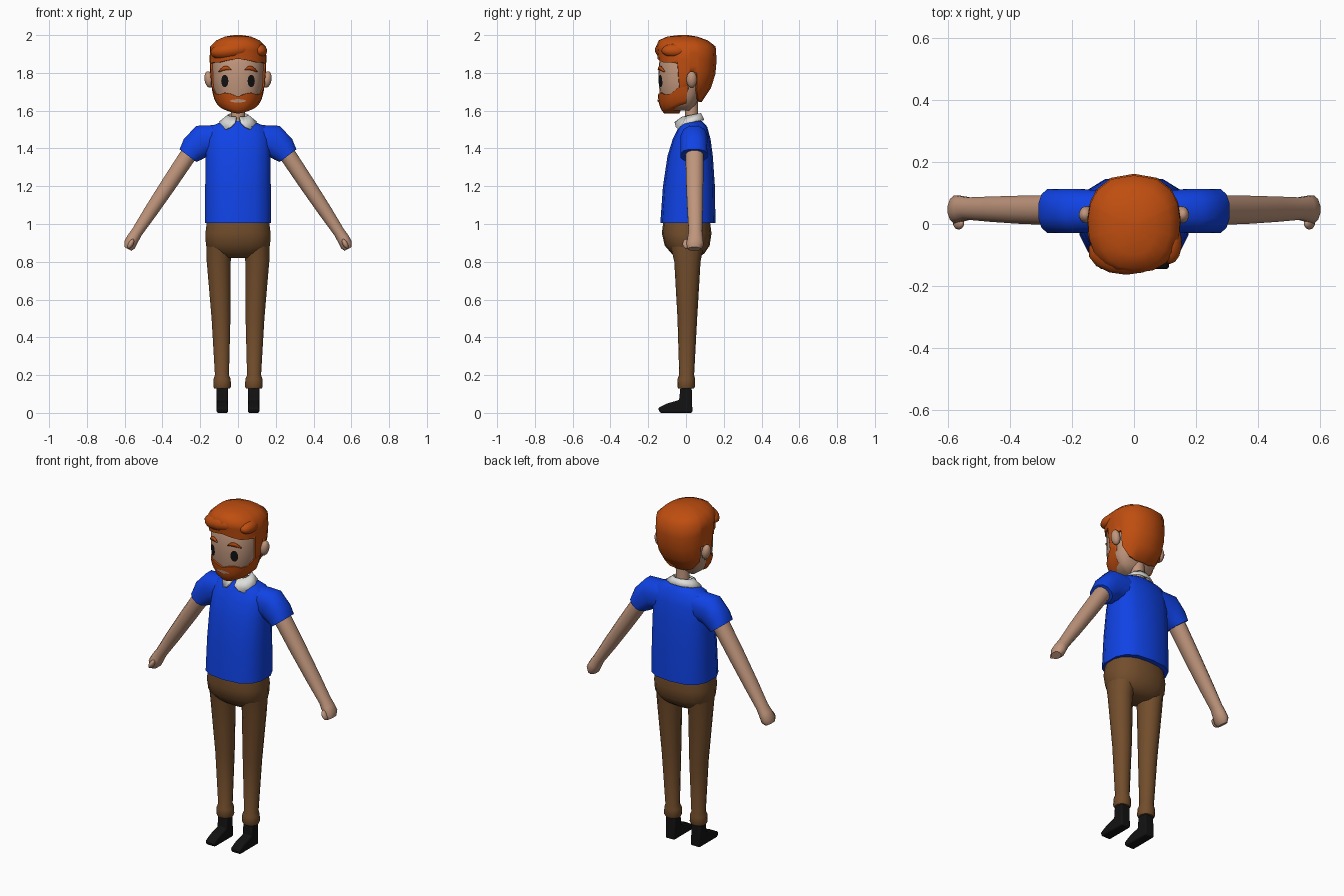
import bpy, bmesh, math
from mathutils import Vector

if "Cube" in bpy.data.objects:
    bpy.data.objects.remove(bpy.data.objects["Cube"])


def mat(name, r, g, b):
    m = bpy.data.materials.new(name)
    m.diffuse_color = (r, g, b, 1)
    m.use_nodes = True
    m.node_tree.nodes["Principled BSDF"].inputs["Base Color"].default_value = m.diffuse_color
    return m


SKIN = mat("skin", 0.52, 0.30, 0.20)
HAIR = mat("ginger", 0.52, 0.075, 0.005)
BLUE = mat("shirt_blue", 0.005, 0.055, 0.78)
BROWN = mat("trouser_brown", 0.17, 0.075, 0.025)
BLACK = mat("black", 0.006, 0.006, 0.006)
WHITE = mat("collar_white", 0.72, 0.72, 0.70)


def finish(name, bm, material, angle=45, recalc=True):
    if recalc:
        bmesh.ops.recalc_face_normals(bm, faces=bm.faces)
    me = bpy.data.meshes.new(name)
    bm.to_mesh(me)
    bm.free()
    me.materials.append(material)
    ob = bpy.data.objects.new(name, me)
    bpy.context.collection.objects.link(ob)
    bpy.ops.object.select_all(action='DESELECT')
    ob.select_set(True)
    bpy.context.view_layer.objects.active = ob
    bpy.ops.object.shade_smooth_by_angle(angle=math.radians(angle))
    return ob


def skin_rows(bm, rows, closed=True, caps=(True, True)):
    vs = [[bm.verts.new(p) for p in r] for r in rows]
    n = len(rows[0])
    for a, b in zip(vs, vs[1:]):
        for i in range(n if closed else n - 1):
            j = (i + 1) % n
            bm.faces.new((a[i], a[j], b[j], b[i]))
    if caps[0]:
        bm.faces.new(vs[0][::-1])
    if caps[1]:
        bm.faces.new(vs[-1])


def spow(v, e):
    return math.copysign(abs(v) ** e, v)


def loft(name, material, rings, n=14, p=2.3, side=1):
    """rings: (x, y, z, half width, half depth, tilt of the width axis)"""
    rows = []
    for x, y, z, a, b, t in rings:
        row = []
        for i in range(n):
            f = 2 * math.pi * (i + 0.5) / n
            u, v = a * spow(math.cos(f), 2 / p), b * spow(math.sin(f), 2 / p)
            row.append((side * (x + u * math.cos(t)), y + v, z + u * math.sin(t)))
        rows.append(row)
    bm = bmesh.new()
    skin_rows(bm, rows)
    return finish(name, bm, material)


def upright(rings):
    """(centre x, z, half width, front y, back y) to loft rings"""
    return [(x, (f + b) / 2, z, a, (b - f) / 2, 0) for x, z, a, f, b in rings]


def ball(name, material, loc, rad, rot=0):
    bm = bmesh.new()
    bmesh.ops.create_uvsphere(bm, u_segments=14, v_segments=9, radius=1)
    for v in bm.verts:
        v.co = Vector([c * r for c, r in zip(v.co, rad)])
    ob = finish(name, bm, material, 60)
    ob.location, ob.rotation_euler = loc, (0, rot, 0)


# Head surfaces: rows of (z, half width, front reach, back reach)
SKULL = [(1.60, .06, .10, .02), (1.63, .10, .128, .05), (1.68, .127, .138, .075), (1.76, .136, .146, .11),
         (1.85, .138, .143, .13), (1.92, .12, .12, .11), (1.96, .07, .07, .07)]
MANE = [(1.64, .10, .13, .078), (1.70, .139, .14, .125), (1.80, .147, .145, .158), (1.88, .151, .15, .163),
        (1.94, .148, .158, .157), (1.972, .115, .145, .115), (1.992, .07, .10, .06), (2.0, .02, .04, .01)]
BEARD = [(1.585, .055, .115, .05), (1.61, .095, .136, .05), (1.65, .122, .146, .06),
         (1.69, .134, .150, .07), (1.73, .141, .147, .08)]
POW = 2.4


def radii(table, z):
    z = min(max(z, table[0][0]), table[-1][0])
    for a, b in zip(table, table[1:]):
        if z <= b[0]:
            k = (z - a[0]) / (b[0] - a[0])
            return [p + (q - p) * k for p, q in zip(a[1:], b[1:])]


def around(table, deg, z, s=1.0):
    """point at an angle from straight ahead"""
    rx, rf, rb = radii(table, z)
    f = math.radians(deg)
    c = math.cos(f)
    return (s * rx * spow(math.sin(f), 2 / POW), -s * (rf if c > 0 else rb) * spow(c, 2 / POW), z)


def on_front(table, x, z, lift):
    rx, rf, _ = radii(table, z)
    return (x, -rf * (1 - min(abs(x) / rx, 1) ** POW) ** (1 / POW) - lift, z)


bm = bmesh.new()
skin_rows(bm, [[around(SKULL, 15 * i, r[0]) for i in range(24)] for r in SKULL])
finish("head", bm, SKIN, 60)

# Hair: lower edge makes fringe, sideburns, ear gaps and nape
edge = [(0, 1.875), (20, 1.865), (40, 1.855), (58, 1.855), (76, 1.85), (79, 1.66), (93, 1.66), (95, 1.80),
        (108, 1.80), (112, 1.71), (130, 1.66), (155, 1.645)]
edge = edge + [(180, 1.645)] + [(360 - a, z) for a, z in edge[:0:-1]]
rows = [[around(MANE, a, z, .88) for a, z in edge]]
for k in (0, .25, .5, .75, 1):
    rows.append([around(MANE, a, z + (1.94 - z) * k) for a, z in edge])
rows += [[around(MANE, a, r[0]) for a, _ in edge] for r in MANE[5:]]
bm = bmesh.new()
skin_rows(bm, rows, caps=(False, True))
finish("hair", bm, HAIR, 60)
ball("fringe", HAIR, (-.025, -.09, 1.922), (.125, .075, .052), -.15)
ball("side_lock", HAIR, (.115, -.06, 1.918), (.04, .07, .036), .25)

# Beard wraps the jaw from sideburn to sideburn
jaw = [(0, 1.585, 1.675), (14, 1.587, 1.69), (28, 1.592, 1.695), (45, 1.60, 1.685), (62, 1.612, 1.69),
       (76, 1.625, 1.72), (92, 1.64, 1.73)]
jaw = [(-a, lo, hi) for a, lo, hi in jaw[:0:-1]] + jaw
rows = [[around(BEARD, a, lo, .3) for a, lo, hi in jaw]]
rows += [[around(BEARD, a, lo + (hi - lo) * k) for a, lo, hi in jaw] for k in (0, .2, .45, .7, 1)]
rows += [[around(BEARD, a, hi, .88) for a, lo, hi in jaw]]
bm = bmesh.new()
skin_rows(bm, rows, closed=False, caps=(False, False))
finish("beard", bm, HAIR, 60)


# Face plates that follow the head
def oval(name, material, table, cx, cz, rx, rz, lift):
    bm = bmesh.new()
    mid = bm.verts.new(on_front(table, cx, cz, lift))
    rim = [bm.verts.new(on_front(table, cx + rx * math.cos(math.tau * i / 16),
                                 cz + rz * math.sin(math.tau * i / 16), lift)) for i in range(16)]
    for i in range(16):
        bm.faces.new((mid, rim[i], rim[(i + 1) % 16]))
    finish(name, bm, material, 60, recalc=False)


oval("mouth", SKIN, BEARD, 0, 1.652, .042, .009, .004)
for s, tag in ((1, "right"), (-1, "left")):
    oval("eye_" + tag, BLACK, SKULL, s * .07, 1.757, .019, .033, .005)
    # Eyebrow: arched tapering strip
    top, low = [], []
    for i in range(7):
        k = i / 6
        x, z = s * (.036 + .068 * k), 1.802 + .024 * math.sin(math.pi * (.2 + .75 * k))
        w = .002 + .009 * math.sin(math.pi * k)
        top.append(on_front(SKULL, x, z + w, .008))
        low.append(on_front(SKULL, x, z - w, .008))
    bm = bmesh.new()
    skin_rows(bm, [low[::s], top[::s]], closed=False, caps=(False, False))
    brow = finish("eyebrow_" + tag, bm, HAIR, recalc=False)
    brow.modifiers.new("thick", 'SOLIDIFY').thickness = .008
    ball("ear_" + tag, SKIN, (s * .154, .03, 1.765), (.024, .028, .044), s * .15)

# Neck and shirt body
loft("neck", SKIN, upright([(0, 1.50, .045, -.015, .075), (0, 1.56, .038, -.005, .065),
                            (0, 1.68, .04, -.01, .065)]), 12, 2)
loft("shirt", BLUE, upright([(0, 1.005, .179, -.136, .156), (0, 1.2, .177, -.122, .153),
                             (0, 1.36, .174, -.098, .142), (0, 1.45, .17, -.07, .13),
                             (0, 1.515, .15, -.037, .112), (0, 1.545, .08, -.015, .085)]), 14, 2.6)

# Collar: flared band open at the throat, with two front points
top, low = [], []
for a, drop in ((10, 1.54), (24, 1.515), (42, 1.502), (60, 1.528), (90, 1.54), (125, 1.55), (160, 1.553),
                (200, 1.553), (235, 1.55), (270, 1.54), (300, 1.528), (318, 1.502), (336, 1.515), (350, 1.54)):
    sx, cy = math.sin(math.radians(a)), math.cos(math.radians(a))
    top.append((.056 * sx, .03 - .052 * cy, 1.578 - .01 * cy))
    low.append((.102 * sx, .02 - .082 * cy, drop))
bm = bmesh.new()
skin_rows(bm, [low, top], closed=False, caps=(False, False))
finish("collar", bm, WHITE, 30).modifiers.new("thick", 'SOLIDIFY').thickness = .008

# Trouser seat
loft("trouser_seat", BROWN, upright([(0, 1.03, .165, -.118, .125), (0, .95, .175, -.128, .135),
                                     (0, .885, .172, -.112, .125), (0, .845, .14, -.078, .098),
                                     (0, .82, .09, -.045, .065)]), 18, 2.4)

for s, tag in ((1, "right"), (-1, "left")):
    # Sleeve, arm and hand
    loft("sleeve_" + tag, BLUE, [(.10, .042, 1.445, .082, .068, 1.57), (.19, .042, 1.44, .088, .074, 1.2),
                                 (.24, .042, 1.395, .074, .072, .85), (.265, .042, 1.362, .057, .073, .65)],
         12, 2.4, s)
    loft("arm_" + tag, SKIN, [(.25, .045, 1.385, .046, .05, .59), (.36, .046, 1.22, .043, .047, .59),
                              (.46, .048, 1.07, .038, .042, .59), (.535, .05, .957, .031, .037, .59),
                              (.557, .049, .922, .034, .042, .59), (.574, .047, .89, .035, .047, .59),
                              (.583, .044, .868, .022, .034, .5)], 12, 2.1, s)
    ball("thumb_" + tag, SKIN, (s * .567, .003, .895), (.014, .021, .028), -s * .5)
    # Trouser leg with a rolled cuff
    loft("trouser_leg_" + tag, BROWN, upright([(.10, .92, .068, -.09, .10), (.102, .8, .065, -.062, .077),
                                               (.09, .5, .051, -.045, .059), (.085, .2, .038, -.036, .043),
                                               (.084, .18, .046, -.045, .048), (.084, .14, .048, -.046, .048),
                                               (.084, .128, .042, -.04, .042)]), 14, 2.1, s)
    # Shoe: side profile given width
    side_shape = [(.034, 0), (-.138, 0), (-.148, .026), (-.10, .05), (-.036, .068), (-.03, .135), (.03, .135)]
    bm = bmesh.new()
    skin_rows(bm, [[(s * x, y, z) for y, z in side_shape] for x in (.053, .113)])
    shoe = finish("shoe_" + tag, bm, BLACK, 35)
    bev = shoe.modifiers.new("soft_edges", 'BEVEL')
    bev.width, bev.segments = .008, 2
